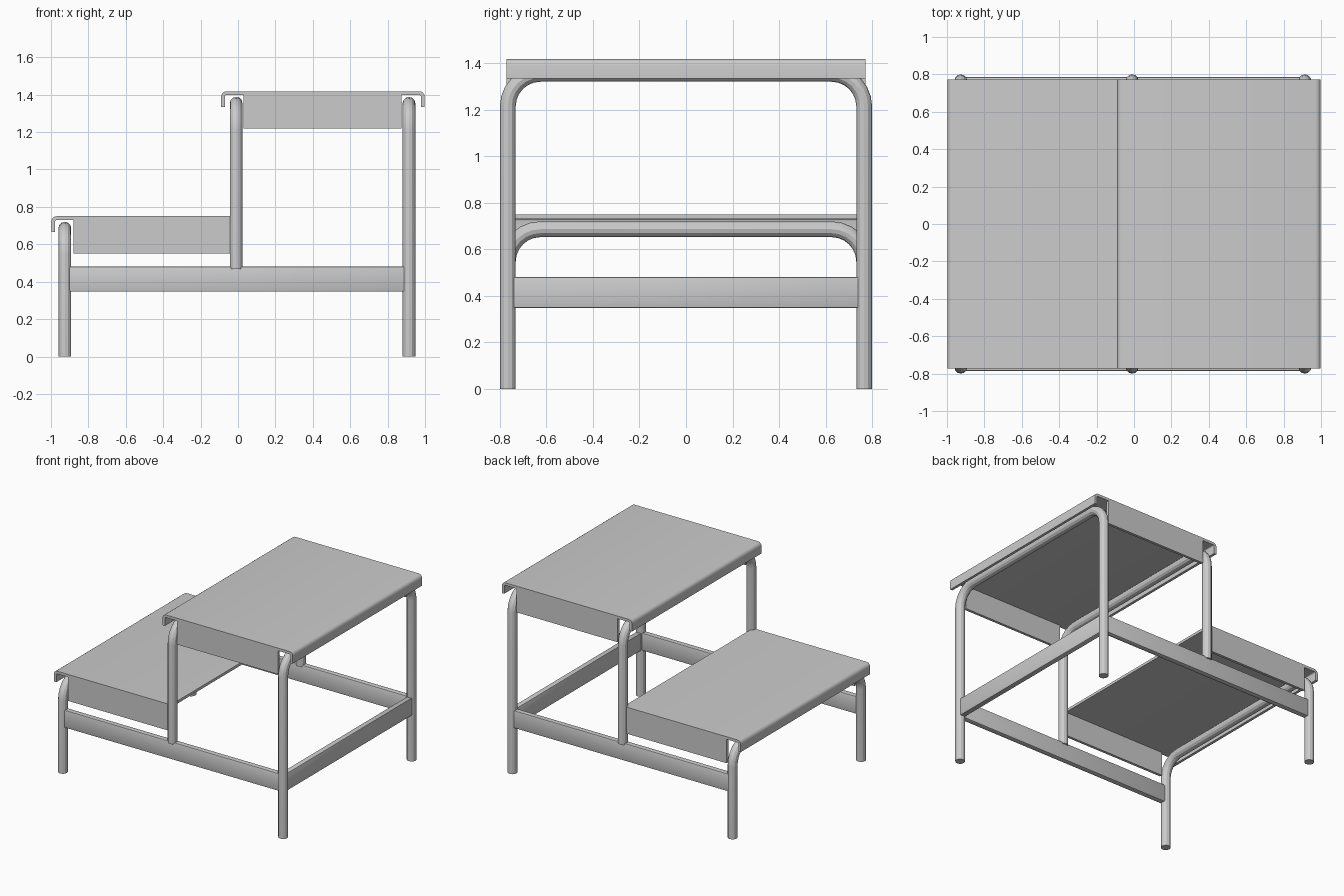
import bpy, bmesh
from math import sin, cos, pi
from mathutils import Vector

if "Cube" in bpy.data.objects:
    bpy.data.objects.remove(bpy.data.objects["Cube"])

TUBE_R, LEG_Y, BEND, SIDES = 0.034, 0.766, 0.14, 12


def finish(name, bm, smooth=True):
    bmesh.ops.recalc_face_normals(bm, faces=bm.faces)
    me = bpy.data.meshes.new(name)
    bm.to_mesh(me)
    bm.free()
    ob = bpy.data.objects.new(name, me)
    bpy.context.collection.objects.link(ob)
    if smooth:
        bpy.ops.object.select_all(action='DESELECT')
        ob.select_set(True)
        bpy.context.view_layer.objects.active = ob
        bpy.ops.object.shade_smooth_by_angle(angle=pi / 7)
    return ob


def hoop(name, x, bottom, top):
    """Inverted U of round tube in the yz plane."""
    zc, yc, steps = top - TUBE_R - BEND, LEG_Y - BEND, 6
    path = [(-LEG_Y, bottom, pi)]
    path += [(-yc + BEND * cos(a), zc + BEND * sin(a), a)
             for a in (pi - pi / 2 * i / steps for i in range(steps + 1))]
    path += [(yc + BEND * cos(a), zc + BEND * sin(a), a)
             for a in (pi / 2 - pi / 2 * i / steps for i in range(steps + 1))]
    path.append((LEG_Y, bottom, 0))
    bm = bmesh.new()
    rings = []
    for y, z, a in path:
        out = Vector((0, cos(a), sin(a)))
        rings.append([bm.verts.new(Vector((x, y, z)) + TUBE_R *
                      (out * cos(t) + Vector((1, 0, 0)) * sin(t)))
                      for t in (2 * pi * k / SIDES for k in range(SIDES))])
    for r, s in zip(rings, rings[1:]):
        for k in range(SIDES):
            n = (k + 1) % SIDES
            bm.faces.new((r[k], r[n], s[n], s[k]))
    bm.faces.new(rings[0])
    bm.faces.new(rings[-1])
    finish(name, bm)


def box(name, lo, hi, bevel=0.0):
    bm = bmesh.new()
    bmesh.ops.create_cube(bm, size=1)
    lo, hi = Vector(lo), Vector(hi)
    for v in bm.verts:
        v.co = (lo + hi) / 2 + v.co * (hi - lo)
    if bevel:
        bmesh.ops.bevel(bm, geom=bm.edges[:], offset=bevel, segments=2,
                        profile=0.5, affect='EDGES')
    finish(name, bm, bevel > 0)


def tread(name, profile, half_y):
    """Sheet cross-section in xz, extruded along y."""
    bm = bmesh.new()
    face = bm.faces.new([bm.verts.new((x, -half_y, z)) for x, z in profile])
    ext = bmesh.ops.extrude_face_region(bm, geom=[face])
    for v in ext['geom']:
        if isinstance(v, bmesh.types.BMVert):
            v.co.y = half_y
    finish(name, bm)


def arc(cx, cz, r, a0, a1, n=4):
    return [(cx + r * cos(a0 + (a1 - a0) * i / n),
             cz + r * sin(a0 + (a1 - a0) * i / n)) for i in range(n + 1)]


def sheet(x0, x1, top, right_lip, t=0.02, drop=0.085, r=0.028):
    """Profile of a bent sheet: rounded lip on the left, optionally right."""
    p = [(x0 + t, top - drop), (x0, top - drop)]
    p += arc(x0 + r, top - r, r, pi, pi / 2)
    if right_lip:
        p += arc(x1 - r, top - r, r, pi / 2, 0)
        p += [(x1, top - drop), (x1 - t, top - drop)]
        p += arc(x1 - r, top - r, r - t, 0, pi / 2)
    else:
        p += [(x1, top), (x1, top - t)]
    p += arc(x0 + r, top - r, r - t, pi / 2, pi)
    return p


# Tube hoops
hoop("lower_leg_hoop", -0.926, 0.0, 0.72)
hoop("middle_leg_hoop", -0.01, 0.468, 1.388)
hoop("rear_leg_hoop", 0.914, 0.0, 1.388)

# Treads with folded lips
tread("upper_tread", sheet(-0.09, 0.998, 1.418, True), 0.772)
tread("lower_tread", sheet(-0.998, -0.02, 0.75, False), 0.772)

# Side aprons and side rails
for s, side in ((-1, "front"), (1, "back")):
    def ys(a, b):
        return sorted((s * a, s * b))
    a0, a1 = ys(0.752, 0.772)
    box("upper_apron_" + side, (0.03, a0, 1.22), (0.875, a1, 1.41))
    box("lower_apron_" + side, (-0.88, a0, 0.55), (-0.025, a1, 0.742))
    r0, r1 = ys(0.745, 0.786)
    box("side_rail_" + side, (-0.91, r0, 0.347), (0.90, r1, 0.48), 0.006)

# Cross rail between the rear legs
box("rear_cross_rail", (0.894, -0.745, 0.347), (0.935, 0.745, 0.48), 0.006)
